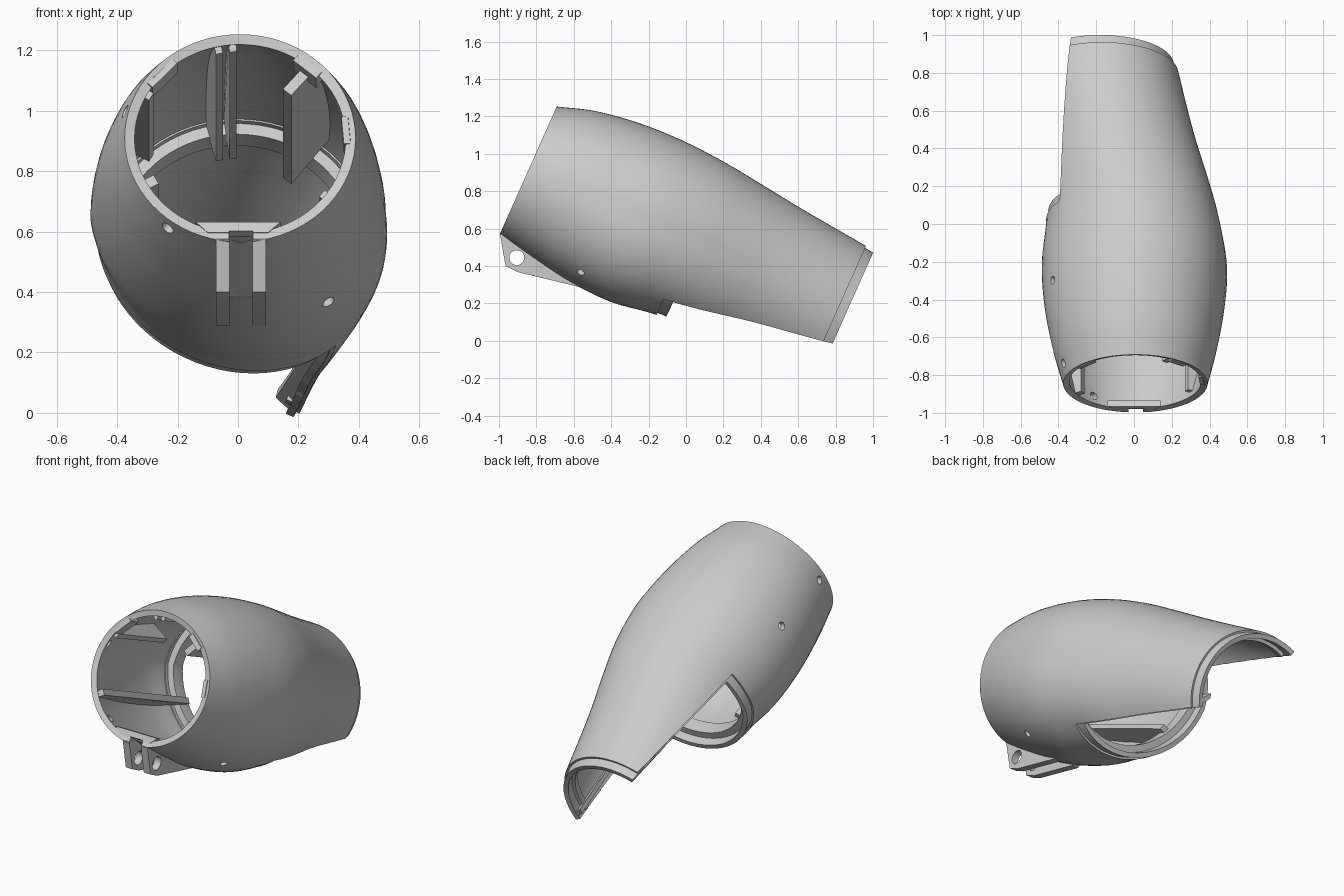
import bpy, bmesh, math
from mathutils import Vector, Matrix

if "Cube" in bpy.data.objects:
    bpy.data.objects.remove(bpy.data.objects["Cube"], do_unlink=True)

grey = bpy.data.materials.new("plain_grey")
grey.use_nodes = True
grey.diffuse_color = (0.6, 0.6, 0.6, 1)
grey.node_tree.nodes["Principled BSDF"].inputs["Base Color"].default_value = (0.6, 0.6, 0.6, 1)

# Tilted frame of the housing: sideways, up and along the axis
X = Vector((1, 0, 0))
U = Vector((0, 0.407, 0.913))
A = Vector((0, 0.913, -0.407))
# Sections: position, centre x, centre u, radius x, radius u, sideways drift of the underside
SECTIONS = [(-1.142, .007, .487, .382, .376, 0), (-.95, .003, .499, .432, .425, .02),
            (-.7, 0, .499, .474, .463, .05), (-.45, 0, .499, .488, .472, .07),
            (-.2, -.008, .51, .457, .447, .07), (0, -.04, .495, .441, .438, .04),
            (.3, -.1, .477, .418, .418, .01), (.73, -.18, .45, .402, .4, 0)]
# Slanted cut, one plane per side: CUT_X * x + CUT_U * u = d + slope * a
CUT_X, CUT_U = .70, .71
LEFT_CUT, RIGHT_CUT = (1, .34, .02), (-1, .275, .10)


def loc(x, u, a):
    return X * x + U * u + A * a


def section(a):
    """Smoothly interpolated section values at a."""
    i = 0
    while i < len(SECTIONS) - 2 and a > SECTIONS[i + 1][0]:
        i += 1
    p, q = SECTIONS[i], SECTIONS[i + 1]
    o, s = SECTIONS[max(i - 1, 0)], SECTIONS[min(i + 2, len(SECTIONS) - 1)]
    w = q[0] - p[0]
    t = (a - p[0]) / w
    out = []
    for k in range(1, 6):
        m0 = (q[k] - o[k]) / (q[0] - o[0]) * w
        m1 = (s[k] - p[k]) / (s[0] - p[0]) * w
        out.append((2*t**3 - 3*t*t + 1) * p[k] + (t**3 - 2*t*t + t) * m0
                   + (3*t*t - 2*t**3) * q[k] + (t**3 - t*t) * m1)
    return out


def wall(a, angle, inset):
    cx, cu, rx, ru, drift = section(a)
    sn = math.sin(angle)
    return loc(cx + (rx - inset) * math.cos(angle) + drift * max(0, -sn), cu + (ru - inset) * sn, a)


def finish(bm, name):
    me = bpy.data.meshes.new(name)
    bm.to_mesh(me)
    bm.free()
    ob = bpy.data.objects.new(name, me)
    bpy.context.collection.objects.link(ob)
    me.materials.append(grey)
    return ob


def activate(ob):
    bpy.ops.object.select_all(action='DESELECT')
    bpy.context.view_layer.objects.active = ob
    ob.select_set(True)


def apply(ob, kind, **settings):
    mod = ob.modifiers.new(kind.lower(), kind)
    for key, value in settings.items():
        setattr(mod, key, value)
    activate(ob)
    bpy.ops.object.modifier_apply(modifier=mod.name)


def subtract(ob, cutters):
    for c in cutters:
        apply(ob, 'BOOLEAN', operation='DIFFERENCE', solver='EXACT', object=c)


def trim(bm, cross, drop):
    """Remove the wall behind cross and below the slanted cut, side by side."""
    across = X * CUT_U - U * CUT_X
    for sign, d, slope in (LEFT_CUT, RIGHT_CUT):
        n = (X * CUT_X + U * CUT_U - A * slope).normalized()
        p = loc(0, d / CUT_U - drop, 0)

        def chosen():
            mids = [(f, f.calc_center_median()) for f in bm.faces]
            return [(f, m) for f, m in mids if m.dot(A) > cross + .0005
                    and sign * (m - loc(-.1, .48, 0)).dot(across) > 0]
        geom = set(f for f, m in chosen())
        for f in list(geom):
            geom.update(f.edges)
            geom.update(f.verts)
        bmesh.ops.bisect_plane(bm, geom=list(geom), dist=1e-5, plane_co=p, plane_no=n)
        gone = [f for f, m in chosen() if (m - p).dot(n) < 0]
        bmesh.ops.delete(bm, geom=gone, context='FACES')


def shell(name, a0, a1, inset, thick, cross=None, drop=0.0, seg=72):
    """Lofted wall around the axis, trimmed behind cross."""
    rows = [a0 + (a1 - a0) * i / 32 for i in range(33)]
    if cross is not None and cross > a0:
        near = min(range(1, 32), key=lambda i: abs(rows[i] - cross))
        rows[near] = cross
    bm = bmesh.new()
    grid = [[bm.verts.new(wall(a, math.tau * j / seg, inset)) for j in range(seg)] for a in rows]
    for r0, r1 in zip(grid, grid[1:]):
        for j in range(seg):
            k = (j + 1) % seg
            bm.faces.new((r0[j], r1[j], r1[k], r0[k]))
    if cross is not None:
        trim(bm, cross, drop)
    ob = finish(bm, name)
    apply(ob, 'SOLIDIFY', thickness=thick, offset=-1)
    return ob


def solid(name, bottom, top):
    """Closed prism between two matching loops of points."""
    bm = bmesh.new()
    lo = [bm.verts.new(v) for v in bottom]
    hi = [bm.verts.new(v) for v in top]
    bm.faces.new(lo)
    bm.faces.new(hi[::-1])
    for i in range(len(lo)):
        k = (i + 1) % len(lo)
        bm.faces.new((lo[i], hi[i], hi[k], lo[k]))
    bmesh.ops.recalc_face_normals(bm, faces=bm.faces)
    return finish(bm, name)


def plate(name, x0, x1, outline):
    """Side outline in y and z, extruded sideways."""
    return solid(name, *[[Vector((x, y, z)) for y, z in outline] for x in (x0, x1)])


def rod(name, centre, direction, radius, length):
    bm = bmesh.new()
    m = Matrix.Translation(centre) @ direction.to_track_quat('Z', 'Y').to_matrix().to_4x4()
    bmesh.ops.create_cone(bm, cap_ends=True, segments=20, radius1=radius, radius2=radius,
                          depth=length, matrix=m)
    ob = finish(bm, name)
    ob.hide_render = True
    return ob


def rail(name, degrees, half, height, a0, a1):
    """Rib whose root follows the wall while its inner edge runs straight along the axis."""
    t = math.radians(degrees)
    side = (-X * math.sin(t) + U * math.cos(t)) * half
    root = [wall(a0 + (a1 - a0) * i / 6, t, .02) for i in range(7)]
    tip = wall(a0, t, .03 + height)
    path = root + [tip + A * (a1 - a0), tip]
    return solid(name, [v - side for v in path], [v + side for v in path])


def cut_angle(a, inset, raise_by):
    """Angle at which the wall meets the slanted cut on the left side."""
    cx, cu, rx, ru, drift = section(a)
    d = LEFT_CUT[1] + LEFT_CUT[2] * a + raise_by - CUT_X * cx - CUT_U * cu
    return math.atan2(CUT_U, CUT_X) - math.acos(d / (rx - inset))


# Main housing wall, stepped lip on its open edges, and inner bands
body = shell("housing", -1.142, .673, 0, .034, cross=-.2)
lip = shell("joint_lip", -.3, .722, .012, .028, cross=-.15, drop=.012)
ring = shell("inner_ring", -.28, -.2, .025, .055)
end_band = shell("tail_end_band", .62, .66, .03, .03, cross=-.2)

# Flange inside the left cut edge of the tail
loops = []
for a in (.0, .72):
    loops.append([wall(a, cut_angle(a, i, r), i) for i, r in
                  ((.03, 0), (.09, 0), (.09, .025), (.03, .025))])
flange = solid("tail_edge_flange", *loops)

# Screw holes through the wall
cutters = []
for a, x, u in ((-.665, .31, .092), (-1.09, -.24, .175), (-1.08, -.37, .61), (-.64, -.42, .70)):
    cx, cu, rx, ru, drift = section(a)
    d = (X * (x - cx) + U * (u - cu)).normalized()
    cutters.append(rod("screw_cutter", loc(x, u, a), d, .022, .2))

# Thickened floor at the front rim, with a sloping slot between the hinge tabs
pad = solid("rim_pad", *[[loc(x, u, a) for x, u in
                          ((-.1, .145), (.1, .145), (.14, .183), (-.14, .183))]
                         for a in (-1.141, -1.105)])
slot = plate("slot_cutter", -.03, .05, [(-1.03, .643), (-.72, .385), (-.9, .3), (-1.1, .5)])
slot.hide_render = True
subtract(body, cutters + [slot])
subtract(pad, [slot])

# Hinge tabs with pin hole
pin = rod("pin_cutter", Vector((0, -.905, .445)), X, .04, 1)
tab = [(-.995, .575), (-.965, .4), (-.9, .368), (-.57, .288), (-.55, .3), (-.78, .44), (-.96, .575)]
tabs = [plate("hinge_tab_right", -.072, -.028, tab), plate("hinge_tab_left", .048, .092, tab)]
for ob in tabs:
    subtract(ob, [pin])

# Inner rails and rim pads
for args in (("top_rail_right", 102, .012, .03, -1.12, -.25),
             ("top_rail_left", 94, .012, .03, -1.12, -.25),
             ("tall_left_rail", 50, .018, .12, -1.1, -.38),
             ("lower_left_rail", 325, .015, .035, -1.1, -.3),
             ("lower_right_rail", 208, .018, .04, -1.13, -.24),
             ("upper_right_rail", 150, .015, .025, -1.1, -.6),
             ("rim_clip_right", 137, .06, .012, -1.141, -1.06),
             ("rim_clip_left", 50, .05, .02, -1.141, -1.06),
             ("rim_clip_side", 5, .05, .012, -1.141, -1.06)):
    rail(*args)

for c in cutters + [slot, pin]:
    bpy.data.objects.remove(c, do_unlink=True)
for ob in (body, lip, ring, end_band, *tabs):
    activate(ob)
    bpy.ops.object.shade_smooth_by_angle(angle=math.radians(30))
